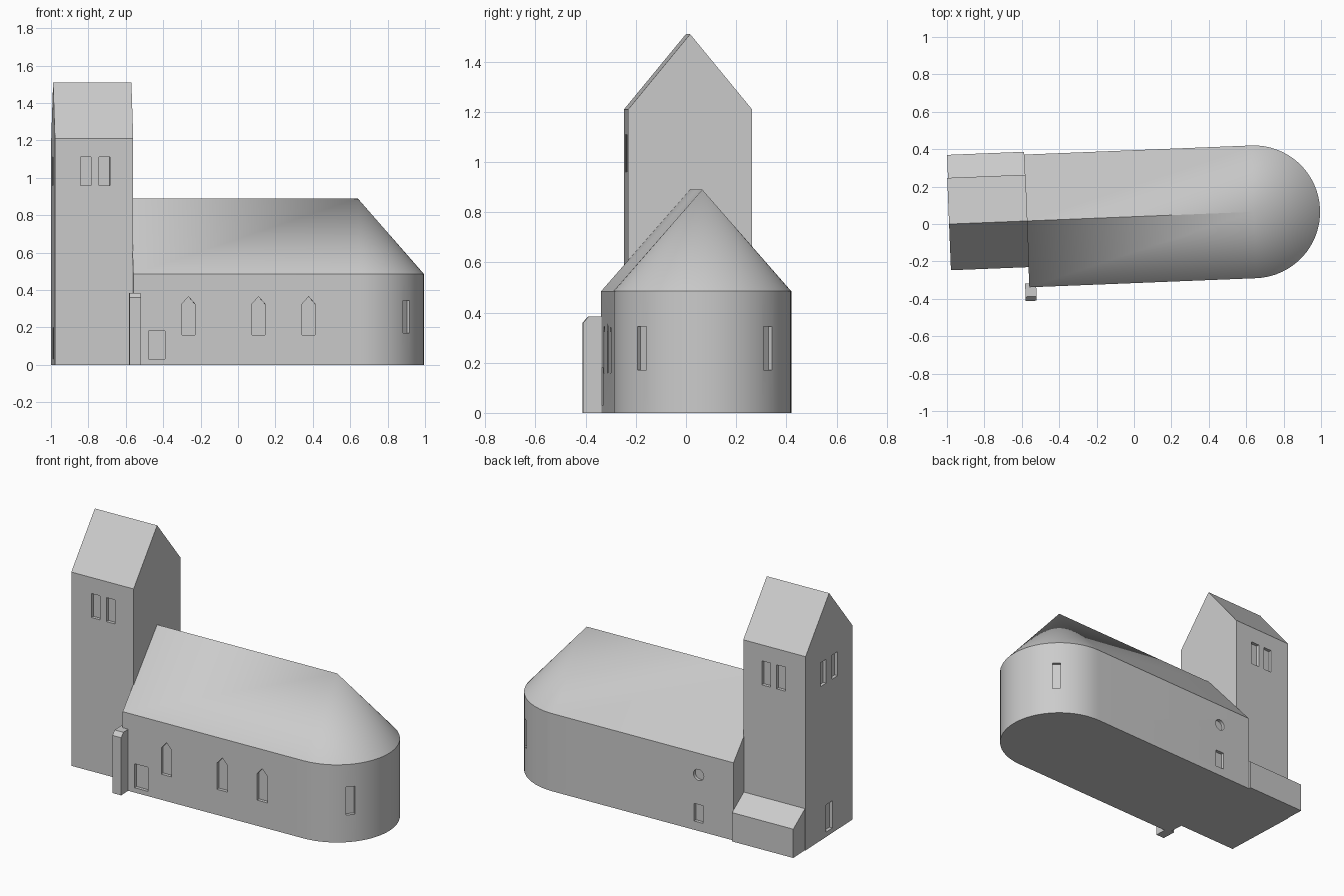
import bpy, bmesh
from math import radians, sin, cos, pi
from mathutils import Matrix, Vector

if "Cube" in bpy.data.objects:
    bpy.data.objects.remove(bpy.data.objects["Cube"])

# Everything is built in a local frame: origin at the apse centre, x along the ridge
PLACE = Matrix.Translation((0.64, 0.065, 0)) @ Matrix.Rotation(radians(2.3), 4, 'Z')
R, EAVE, RIDGE = 0.355, 0.485, 0.89
NAVE_W, TOWER_W, TOWER_E, HALF = -1.215, -1.63, -1.211, 0.247
DEPTH = 0.02

stone = bpy.data.materials.new("plain_grey")
stone.diffuse_color = (0.6, 0.6, 0.6, 1)
stone.use_nodes = True
stone.node_tree.nodes["Principled BSDF"].inputs["Base Color"].default_value = stone.diffuse_color


def finish(name, bm):
    bmesh.ops.recalc_face_normals(bm, faces=bm.faces)
    mesh = bpy.data.meshes.new(name)
    bm.to_mesh(mesh)
    bm.free()
    ob = bpy.data.objects.new(name, mesh)
    bpy.context.collection.objects.link(ob)
    mesh.materials.append(stone)
    return ob


def add_prism(bm, pts, vec):
    """Extrude a closed 3D polygon along a vector."""
    f = bm.faces.new([bm.verts.new(p) for p in pts])
    top = bmesh.ops.extrude_face_region(bm, geom=[f])['geom']
    bmesh.ops.translate(bm, vec=vec, verts=[g for g in top if isinstance(g, bmesh.types.BMVert)])


def profile_x(name, x0, x1, yz):
    """Solid with a y-z cross-section running along x."""
    bm = bmesh.new()
    add_prism(bm, [(x0, y, z) for y, z in yz], Vector((x1 - x0, 0, 0)))
    return finish(name, bm)


def rect(w, z0, z1):
    return [(-w / 2, z0), (w / 2, z0), (w / 2, z1), (-w / 2, z1)]


def lancet(w, z0, z1, z2):
    return [(-w / 2, z0), (w / 2, z0), (w / 2, z1), (0, z2), (-w / 2, z1)]


def carve(ob, openings):
    """Cut shallow recesses: (x, y, outward angle, outline)."""
    bm = bmesh.new()
    for x, y, deg, outline in openings:
        a = radians(deg)
        out, side = Vector((cos(a), sin(a), 0)), Vector((-sin(a), cos(a), 0))
        base = Vector((x, y, 0)) - out * DEPTH
        add_prism(bm, [base + side * s + Vector((0, 0, z)) for s, z in outline], out * (DEPTH + 0.04))
    cutter = finish("opening_cutter", bm)
    cutter.hide_render = True
    mod = ob.modifiers.new("openings", 'BOOLEAN')
    mod.operation, mod.solver, mod.object = 'DIFFERENCE', 'EXACT', cutter
    bpy.context.view_layer.update()
    mesh = bpy.data.meshes.new_from_object(ob.evaluated_get(bpy.context.evaluated_depsgraph_get()))
    ob.modifiers.clear()
    ob.data = mesh
    bpy.data.objects.remove(cutter)


# Nave with rounded apse and half-cone roof, one closed solid
bm = bmesh.new()
N = 32
plan = [(NAVE_W, -R)] + [(R * cos(t), R * sin(t)) for t in (-pi / 2 + pi * i / N for i in range(N + 1))] + [(NAVE_W, R)]
low = [bm.verts.new((x, y, 0)) for x, y in plan]
top = [bm.verts.new((x, y, EAVE)) for x, y in plan]
west, apex = bm.verts.new((NAVE_W, 0, RIDGE)), bm.verts.new((0, 0, RIDGE))
bm.faces.new(low)
for i in range(len(plan) - 1):
    bm.faces.new((low[i], low[i + 1], top[i + 1], top[i]))
    if 0 < i < len(plan) - 2:
        bm.faces.new((top[i], top[i + 1], apex))
bm.faces.new((top[0], top[1], apex, west))
bm.faces.new((top[-2], top[-1], west, apex))
bm.faces.new((low[-1], low[0], top[0], west, top[-1]))
nave = finish("nave_and_apse", bm)

holes = [(x, -R, -90, lancet(0.07, 0.16, 0.325, 0.365)) for x in (-0.92, -0.545, -0.277)]
holes.append((-1.09, -R, -90, rect(0.09, 0.03, 0.18)))
holes += [(R * cos(radians(d)), R * sin(radians(d)), d, rect(0.05, 0.17, 0.345)) for d in (-45, 45)]
holes.append((-0.98, R, 90, rect(0.06, 0.055, 0.165)))
holes.append((-0.98, R, 90, [(0.035 * cos(k * pi / 8), 0.35 + 0.035 * sin(k * pi / 8)) for k in range(16)]))
carve(nave, holes)

# Tower with saddle roof, paired belfry windows and west door
tower = profile_x("tower", TOWER_W, TOWER_E,
                  [(-HALF, 0), (HALF, 0), (HALF, 1.21), (0, 1.51), (-HALF, 1.21)])
bell = rect(0.058, 0.96, 1.11)
holes = [(x, s * HALF, s * 90, bell) for x in (-1.465, -1.365) for s in (-1, 1)]
holes += [(TOWER_W, y, 180, bell) for y in (-0.06, 0.06)]
holes.append((TOWER_W, 0, 180, rect(0.07, 0.03, 0.2)))
carve(tower, holes)

# Lean-to annex behind the tower
annex = profile_x("lean_to_annex", TOWER_W + 0.004, TOWER_E - 0.004,
                  [(HALF - 0.02, 0), (0.37, 0), (0.37, 0.18), (HALF, 0.26), (HALF - 0.02, 0.26)])

# Corner buttress with a chamfered top
buttress = profile_x("buttress", -1.237, -1.178,
                     [(-0.428, 0), (-0.335, 0), (-0.335, 0.385), (-0.405, 0.385), (-0.428, 0.36)])

# Place the parts and shade the apse smooth
for ob in (nave, tower, annex, buttress):
    ob.matrix_world = PLACE
bpy.ops.object.select_all(action='DESELECT')
nave.select_set(True)
bpy.context.view_layer.objects.active = nave
bpy.ops.object.shade_smooth_by_angle(angle=radians(25))
